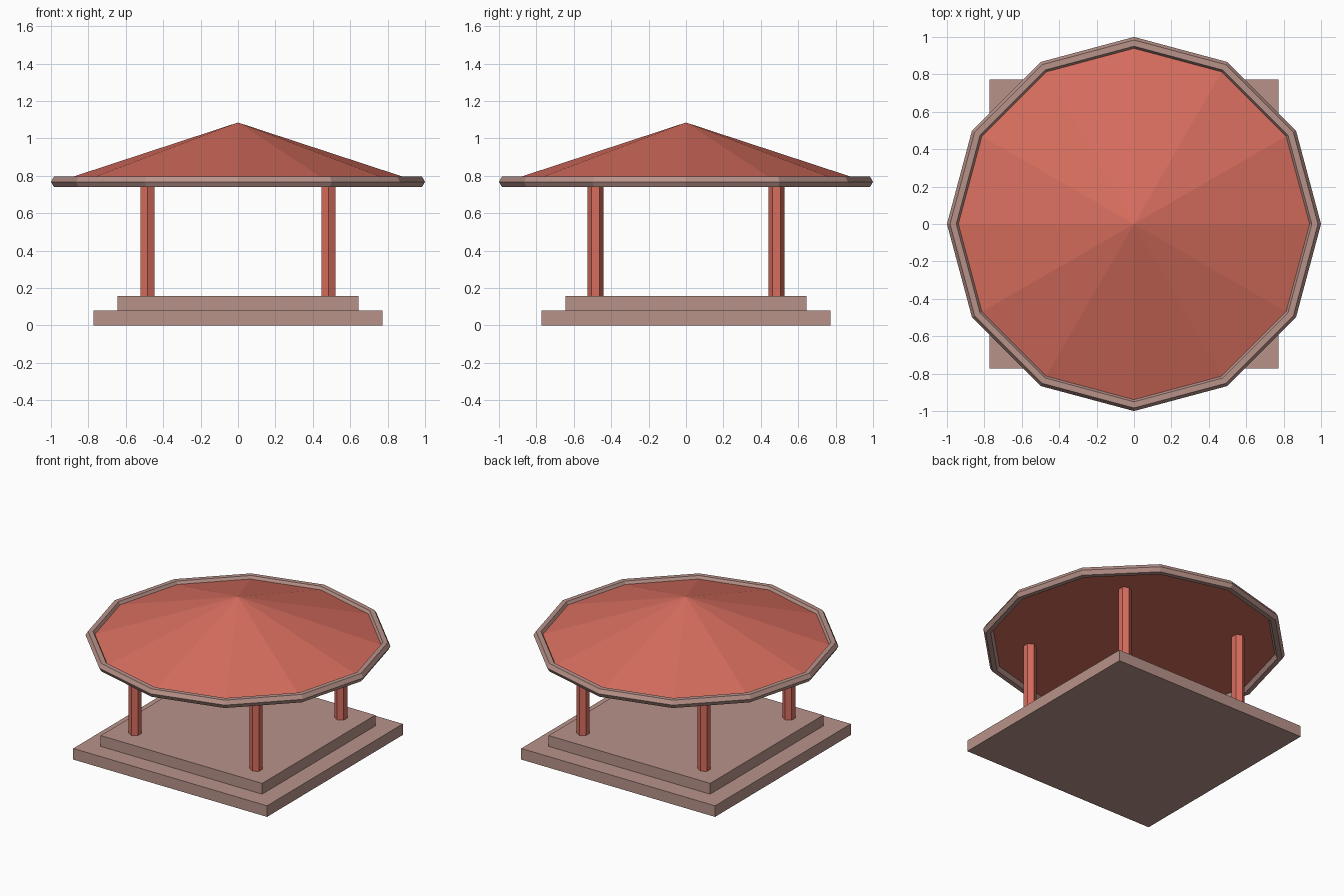
import bpy

if "Cube" in bpy.data.objects:
    bpy.data.objects.remove(bpy.data.objects["Cube"], do_unlink=True)


def make_material(name, colour):
    mat = bpy.data.materials.new(name)
    mat.use_nodes = True
    mat.diffuse_color = colour
    bsdf = next(n for n in mat.node_tree.nodes if n.type == "BSDF_PRINCIPLED")
    bsdf.inputs["Base Color"].default_value = colour
    return mat


stone = make_material("pinkish stone", (0.48, 0.29, 0.255, 1))
red = make_material("roof red", (0.68, 0.155, 0.112, 1))


def finish(name, mat):
    obj = bpy.context.object
    obj.name = name
    obj.data.name = name
    obj.data.materials.append(mat)
    return obj


def slab(name, half, bottom, top):
    bpy.ops.mesh.primitive_cube_add(size=1, location=(0, 0, (bottom + top) / 2))
    obj = finish(name, stone)
    obj.scale = (half * 2, half * 2, top - bottom)


# Stepped square platform
BASE_TOP, FLOOR, EAVES, PEAK = 0.08, 0.158, 0.768, 1.085
slab("platform_base", 0.773, 0, BASE_TOP)
slab("platform_step", 0.644, BASE_TOP, FLOOR)

# Four six-sided columns
for side, x in (("left", 0.483), ("right", -0.483)):
    for end, y in (("front", -0.483), ("back", 0.483)):
        bpy.ops.mesh.primitive_cylinder_add(
            vertices=6, radius=0.043, depth=EAVES - FLOOR,
            location=(x, y, (EAVES + FLOOR) / 2))
        finish(f"{end}_{side}_column", red)

# Twelve-sided pointed roof
bpy.ops.mesh.primitive_cone_add(
    vertices=12, radius1=0.965, radius2=0, depth=PEAK - EAVES,
    location=(0, 0, (PEAK + EAVES) / 2))
finish("roof", red)

# Faceted rim around the eaves
bpy.ops.mesh.primitive_torus_add(
    major_segments=12, minor_segments=6, major_radius=0.967,
    minor_radius=0.033, location=(0, 0, EAVES))
finish("roof_rim", stone)
